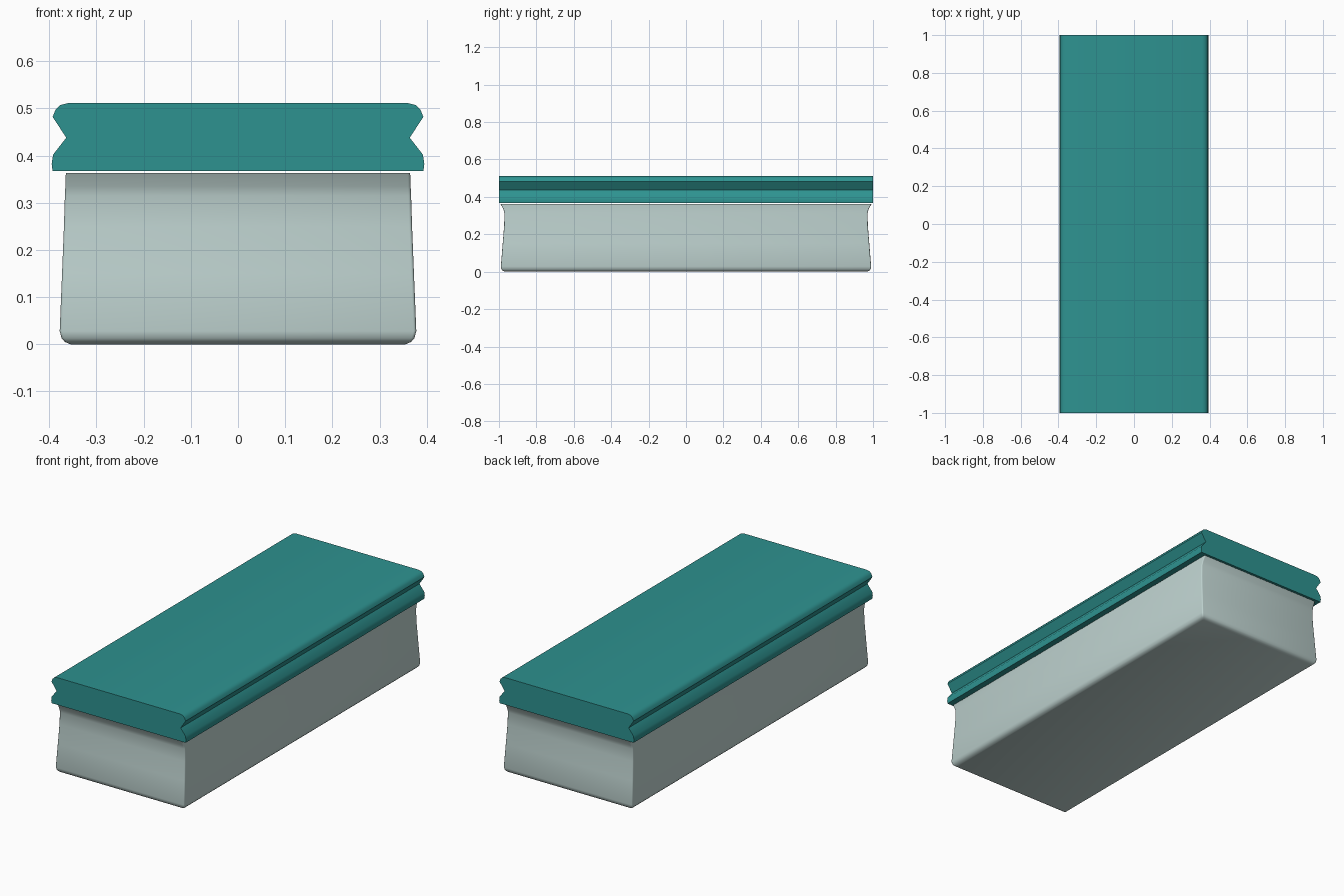
import bpy, bmesh, math

cube = bpy.data.objects.get("Cube")
if cube:
    bpy.data.objects.remove(cube, do_unlink=True)


def make_material(name, rgb):
    mat = bpy.data.materials.new(name)
    mat.use_nodes = True
    colour = (*rgb, 1.0)
    mat.diffuse_color = colour
    mat.node_tree.nodes["Principled BSDF"].inputs["Base Color"].default_value = colour
    return mat


def loft(name, rings, mat, angle):
    """Skin a list of equal-length point rings and close both ends."""
    bm = bmesh.new()
    loops = [[bm.verts.new(p) for p in ring] for ring in rings]
    for a, b in zip(loops, loops[1:]):
        for i in range(len(a)):
            j = (i + 1) % len(a)
            bm.faces.new((a[i], a[j], b[j], b[i]))
    bm.faces.new(loops[0][::-1])
    bm.faces.new(loops[-1])
    bmesh.ops.recalc_face_normals(bm, faces=bm.faces)
    mesh = bpy.data.meshes.new(name)
    bm.to_mesh(mesh)
    bm.free()
    obj = bpy.data.objects.new(name, mesh)
    bpy.context.collection.objects.link(obj)
    mesh.materials.append(mat)
    bpy.ops.object.select_all(action='DESELECT')
    obj.select_set(True)
    bpy.context.view_layer.objects.active = obj
    bpy.ops.object.shade_smooth_by_angle(angle=math.radians(angle))
    return obj


def rounded_rect(hx, hy, z, r=0.006, steps=3):
    """Rectangle ring with slightly softened corners."""
    ring = []
    for k, (sx, sy) in enumerate([(1, 1), (-1, 1), (-1, -1), (1, -1)]):
        for s in range(steps + 1):
            t = (k + s / steps) * math.pi / 2
            ring.append((sx * (hx - r) + r * math.cos(t),
                         sy * (hy - r) + r * math.sin(t), z))
    return ring


teal = make_material("teal", (0.027, 0.29, 0.28))
pale_grey = make_material("pale grey green", (0.52, 0.65, 0.63))

# Body: half width, half length and height of each level
levels = [(0.355, 0.968, 0.0), (0.367, 0.980, 0.005), (0.374, 0.987, 0.013),
          (0.378, 0.990, 0.028), (0.373, 0.980, 0.15), (0.369, 0.972, 0.25),
          (0.367, 0.971, 0.315), (0.366, 0.977, 0.335), (0.365, 0.992, 0.363)]
loft("body", [rounded_rect(*lv) for lv in levels], pale_grey, 50)

# Lid: grooved half profile, mirrored and run along the length
half = [(0.393, 0.367), (0.395, 0.382), (0.392, 0.402), (0.364, 0.438),
        (0.393, 0.482), (0.387, 0.497), (0.377, 0.507), (0.361, 0.511)]
profile = half + [(-x, z) for x, z in reversed(half)]
loft("lid", [[(x, y, z) for x, z in profile] for y in (-1, 1)], teal, 50)
